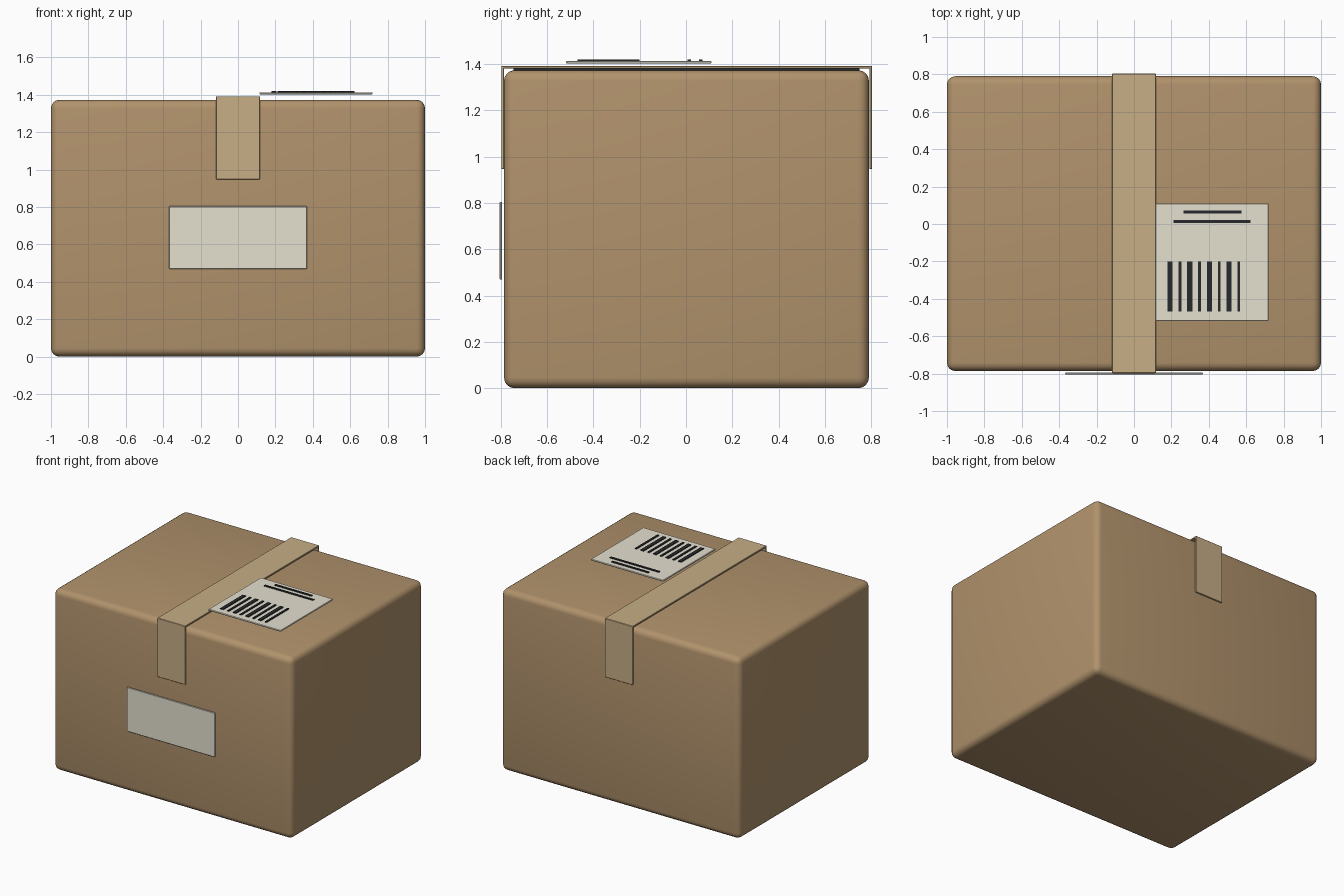
import bpy, math

if "Cube" in bpy.data.objects:
    bpy.data.objects.remove(bpy.data.objects["Cube"])


def material(name, rgb):
    m = bpy.data.materials.new(name)
    m.diffuse_color = (*rgb, 1)
    m.use_nodes = True
    m.node_tree.nodes["Principled BSDF"].inputs["Base Color"].default_value = m.diffuse_color
    return m


CARD = material("cardboard", (0.44, 0.29, 0.15))
TAPE = material("packing_tape", (0.57, 0.42, 0.235))
PAPER = material("paper", (0.78, 0.75, 0.63))
INK = material("ink", (0.02, 0.022, 0.025))


def block(name, x, y, z, mat, bevel=0.0, segments=1):
    """Box given by its (min, max) range on each axis."""
    bpy.ops.mesh.primitive_cube_add(size=1, location=[sum(r) / 2 for r in (x, y, z)])
    ob = bpy.context.object
    ob.name = name
    ob.scale = [r[1] - r[0] for r in (x, y, z)]
    bpy.ops.object.transform_apply(location=False, rotation=False, scale=True)
    ob.data.materials.append(mat)
    if bevel:
        b = ob.modifiers.new("rounded_edges", "BEVEL")
        b.width = bevel
        b.segments = segments
        b.limit_method = "ANGLE"
        bpy.ops.object.modifier_apply(modifier=b.name)
        bpy.ops.object.shade_smooth_by_angle(angle=math.radians(35))
    return ob


# Carton body
block("carton", (-1, 1), (-0.786, 0.79), (0, 1.373), CARD, 0.045, 4)

# Dark seam between the flaps, under the tape
block("flap_seam", (-0.012, 0.012), (-0.745, 0.75), (1.366, 1.381), INK)

# Tape over the top and folded down the front and back
TX = (-0.117, 0.117)
block("tape_top", TX, (-0.797, 0.803), (1.38, 1.392), TAPE, 0.002)
block("tape_front", TX, (-0.798, -0.786), (0.947, 1.39), TAPE, 0.002)
block("tape_back", TX, (0.792, 0.804), (0.947, 1.39), TAPE, 0.002)

# Blank label on the front
block("front_label", (-0.368, 0.368), (-0.805, -0.794), (0.469, 0.804), PAPER, 0.003)

# Shipping label on the top
block("shipping_label", (0.115, 0.72), (-0.518, 0.11), (1.402, 1.413), PAPER, 0.003)

# Printed lines and barcode
INK_Z = (1.411, 1.419)
block("printed_line_short", (0.265, 0.575), (0.056, 0.072), INK_Z, INK)
block("printed_line_long", (0.212, 0.623), (0.006, 0.022), INK_Z, INK)
for i in range(8):
    c = 0.193 + i * 0.0525
    w = 0.0135 if i % 2 == 0 else 0.0075
    block(f"barcode_bar_{i + 1}", (c - w, c + w), (-0.469, -0.2), INK_Z, INK)
